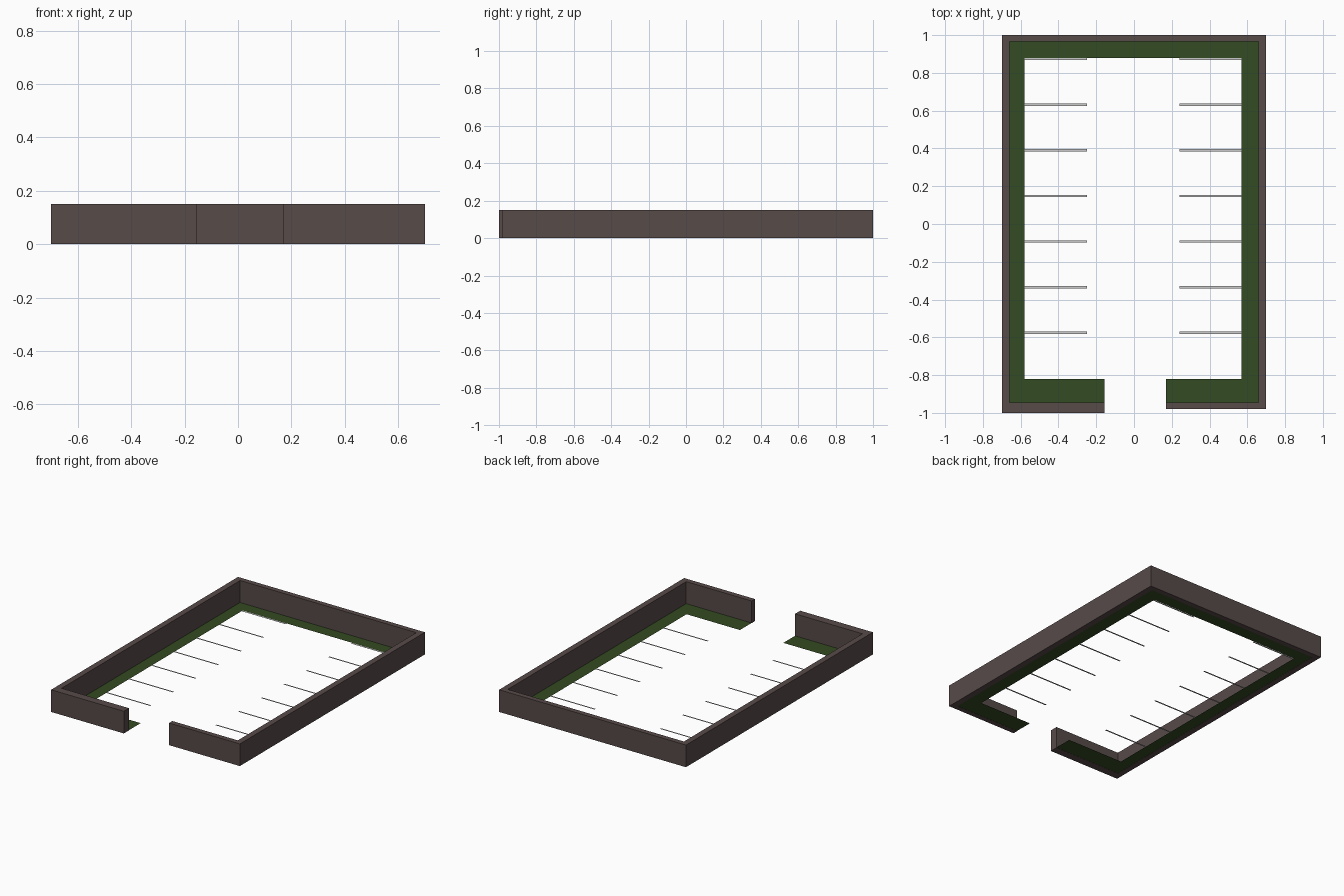
import bpy
import bmesh

cube = bpy.data.objects.get("Cube")
if cube:
    bpy.data.objects.remove(cube, do_unlink=True)


def material(name, rgb):
    mat = bpy.data.materials.new(name)
    mat.use_nodes = True
    mat.diffuse_color = (*rgb, 1)
    mat.node_tree.nodes["Principled BSDF"].inputs["Base Color"].default_value = (*rgb, 1)
    return mat


def build(name, bm, mat):
    mesh = bpy.data.meshes.new(name)
    bm.to_mesh(mesh)
    bm.free()
    mesh.materials.append(mat)
    obj = bpy.data.objects.new(name, mesh)
    bpy.context.collection.objects.link(obj)
    return obj


def slab(name, rects, z, height, mat):
    """Flat rectangles (x0, x1, y0, y1), raised to a height if one is given."""
    bm = bmesh.new()
    for x0, x1, y0, y1 in rects:
        corners = [(x0, y0), (x1, y0), (x1, y1), (x0, y1)]
        face = bm.faces.new([bm.verts.new((x, y, z)) for x, y in corners])
        if height:
            top = bmesh.ops.extrude_face_region(bm, geom=[face], use_keep_orig=True)["geom"]
            verts = [v for v in top if isinstance(v, bmesh.types.BMVert)]
            bmesh.ops.translate(bm, verts=verts, vec=(0, 0, height))
    if height:
        bmesh.ops.recalc_face_normals(bm, faces=bm.faces)
    return build(name, bm, mat)


def outline_wall(name, points, height, mat):
    """Closed plan outline raised into a solid wall."""
    bm = bmesh.new()
    face = bm.faces.new([bm.verts.new((x, y, 0)) for x, y in points])
    top = bmesh.ops.extrude_face_region(bm, geom=[face], use_keep_orig=True)["geom"]
    verts = [v for v in top if isinstance(v, bmesh.types.BMVert)]
    bmesh.ops.translate(bm, verts=verts, vec=(0, 0, height))
    bmesh.ops.recalc_face_normals(bm, faces=bm.faces)
    return build(name, bm, mat)


wall_brown = material("wall brown", (0.095, 0.069, 0.066))
grass_green = material("grass green", (0.034, 0.069, 0.016))
paint_white = material("line paint", (0.6, 0.6, 0.6))

# Gateway edges, wall faces and lawn edges
GATE_L, GATE_R = -0.155, 0.17
WALL_H = 0.15
OUT, INN = 0.70, 0.66
BACK, FRONT = 0.965, -0.945
LAWN_L, LAWN_R, LAWN_BACK, LAWN_FRONT = -0.58, 0.57, 0.88, -0.82

# Perimeter wall with a gateway in the front
outline_wall("perimeter_wall", [
    (GATE_L, -1), (GATE_L, FRONT), (-INN, FRONT), (-INN, BACK),
    (INN, BACK), (INN, FRONT), (GATE_R, FRONT), (GATE_R, -0.98),
    (OUT, -0.98), (OUT, 1), (-OUT, 1), (-OUT, -1),
], WALL_H, wall_brown)

# Grass border along the inside of the wall
slab("grass_border", [
    (-INN, LAWN_L, FRONT, BACK),
    (LAWN_R, INN, FRONT, BACK),
    (LAWN_L, LAWN_R, LAWN_BACK, BACK),
    (LAWN_L, GATE_L, FRONT, LAWN_FRONT),
    (GATE_R, LAWN_R, FRONT, LAWN_FRONT),
], 0.001, 0, grass_green)

# Parking bay lines, two rows of seven
for side, x0, x1 in (("right", LAWN_L, -0.25), ("left", 0.24, LAWN_R)):
    rows = [0.873 - 0.2415 * i for i in range(7)]
    slab("bay_lines_" + side, [(x0, x1, y - 0.006, y + 0.006) for y in rows],
         0.001, 0, paint_white)
